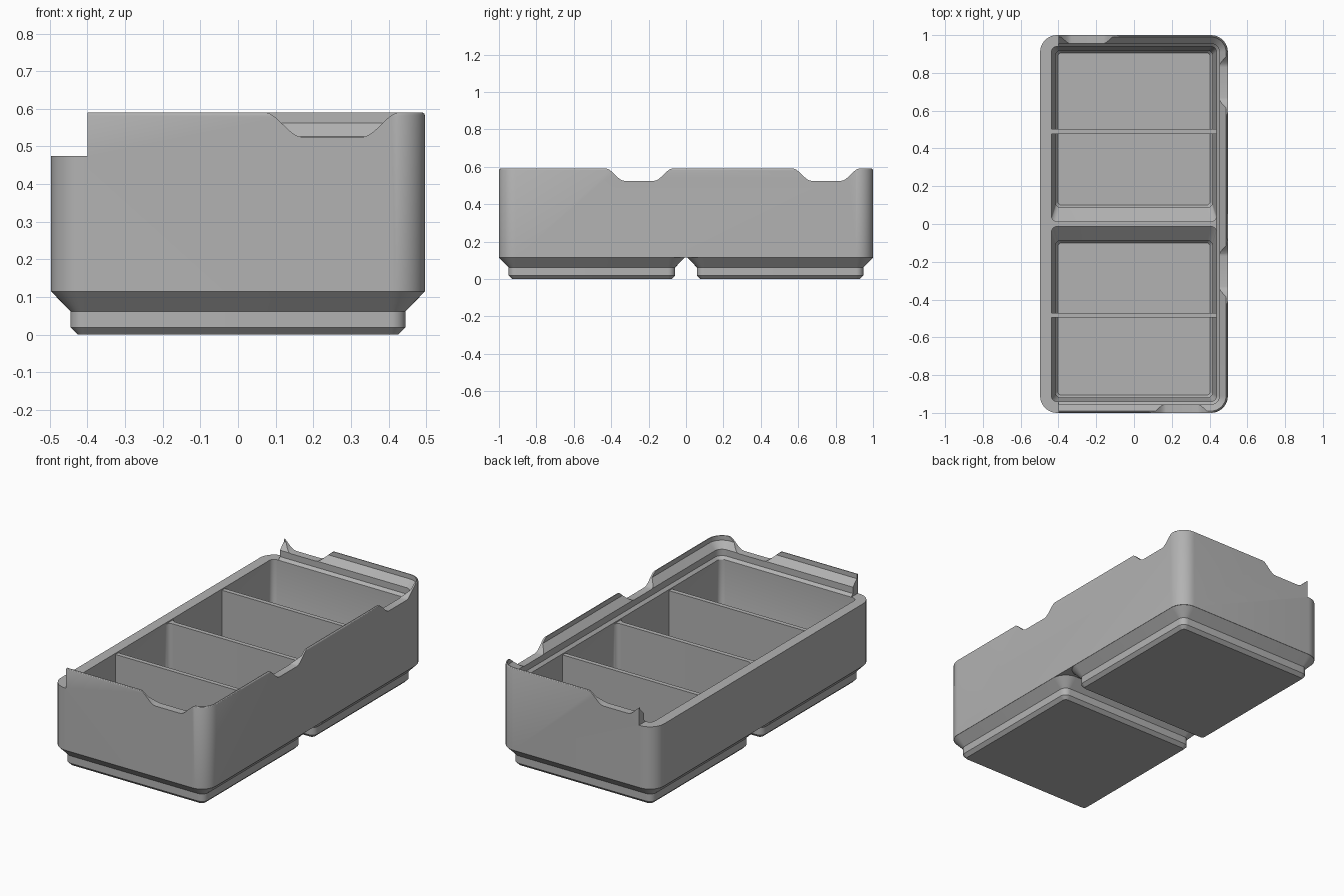
import bpy, bmesh, math
from mathutils import Matrix

cube = bpy.data.objects.get("Cube")
if cube:
    bpy.data.objects.remove(cube, do_unlink=True)

grey = bpy.data.materials.new("light grey plastic")
grey.use_nodes = True
COLOUR = (0.45, 0.45, 0.45, 1)
grey.diffuse_color = COLOUR
grey.node_tree.nodes["Principled BSDF"].inputs["Base Color"].default_value = COLOUR

HX, HY, R = 0.497, 1.0, 0.09    # outer half sizes and corner radius
RIM = 0.475                     # height of the low rim
TOP = 0.59                      # height of the stacking lip


def finish(name, bm):
    bmesh.ops.recalc_face_normals(bm, faces=bm.faces[:])
    mesh = bpy.data.meshes.new(name)
    bm.to_mesh(mesh)
    bm.free()
    mesh.materials.append(grey)
    ob = bpy.data.objects.new(name, mesh)
    bpy.context.collection.objects.link(ob)
    return ob


def loft(name, rings, steps=10):
    """Solid through rounded rectangles (half x, y low, y high, radius, z)."""
    bm = bmesh.new()
    loops = []
    for hx, y0, y1, r, z in rings:
        loop = []
        corners = ((hx - r, y1 - r), (r - hx, y1 - r), (r - hx, y0 + r), (hx - r, y0 + r))
        for q, (cx, cy) in enumerate(corners):
            for i in range(steps + 1):
                a = math.pi / 2 * (q + i / steps)
                loop.append(bm.verts.new((cx + r * math.cos(a), cy + r * math.sin(a), z)))
        loops.append(loop)
    n = len(loops[0])
    for a, b in zip(loops, loops[1:]):
        for i in range(n):
            j = (i + 1) % n
            bm.faces.new((a[i], a[j], b[j], b[i]))
    bm.faces.new(loops[0][::-1])
    bm.faces.new(loops[-1])
    return finish(name, bm)


def box(name, x, y, z):
    bm = bmesh.new()
    bmesh.ops.create_cube(bm, size=1)
    for v in bm.verts:
        v.co = [lo + (c + 0.5) * (hi - lo) for c, (lo, hi) in zip(v.co, (x, y, z))]
    return finish(name, bm)


def inset(offset, z):
    """Ring parallel to the outer wall."""
    return (HX - offset, offset - HY, HY - offset, max(R - offset, 0.03), z)


def notch(name, matrix):
    """Cutter with S-curved ends for the dips in the lip."""
    half, flat, low, n = 0.18, 0.08, 0.525, 10
    side = []
    for i in range(n + 1):
        t = i / n
        s = t * t * (3 - 2 * t)
        side.append((flat + (half - flat) * t, low + (TOP + 0.001 - low) * s))
    side.append((half, 0.65))
    profile = [(-t, z) for t, z in reversed(side)] + side
    bm = bmesh.new()
    face = bm.faces.new([bm.verts.new((t, -0.12, z)) for t, z in profile])
    ext = bmesh.ops.extrude_face_region(bm, geom=[face])
    for v in ext["geom"]:
        if isinstance(v, bmesh.types.BMVert):
            v.co.y = 0.12
    bm.transform(matrix)
    return finish(name, bm)


def combine(target, tool, operation):
    mod = target.modifiers.new("combine", 'BOOLEAN')
    mod.operation = operation
    mod.solver = 'EXACT'
    mod.object = tool
    bpy.context.view_layer.objects.active = target
    bpy.ops.object.modifier_apply(modifier=mod.name)
    bpy.data.objects.remove(tool, do_unlink=True)


# Outer block with a softened top edge
bin_body = loft("bin_body", [inset(0, 0.115), inset(0, TOP - 0.008),
                             inset(0.002, TOP - 0.003), inset(0.006, TOP)])

# Two stepped feet
foot_profile = ((0.426, 0.019, 0), (0.445, 0.038, 0.019), (0.445, 0.038, 0.062),
                (0.4965, 0.09, 0.1145), (0.45, 0.05, 0.15))
for side in (-1, 1):
    c = 0.503 * side
    foot = loft("foot", [(h, c - h, c + h, r, z) for h, r, z in foot_profile])
    combine(bin_body, foot, 'UNION')

# Hollow of each half, following the foot
hollow_profile = ((0.403, 0.10, 0.906, 0.02, 0.045), (0.415, 0.088, 0.918, 0.025, 0.062),
                  (0.415, 0.088, 0.918, 0.025, 0.085), (0.437, 0.013, 0.94, 0.03, 0.155),
                  (0.437, 0.013, 0.94, 0.03, 0.473))
for side in (-1, 1):
    rings = [(h, min(a * side, b * side), max(a * side, b * side), r, z)
             for h, a, b, r, z in hollow_profile]
    combine(bin_body, loft("hollow", rings), 'DIFFERENCE')

# Stacking lip: stepped inner profile
lip = [(0.061, 0.468), (0.06, RIM), (0.045, 0.49), (0.045, 0.527),
       (0.01, 0.563), (0.01, 0.62)]
combine(bin_body, loft("lip_cut", [inset(o, z) for o, z in lip]), 'DIFFERENCE')

# Open side at the right, where the lip is missing
combine(bin_body, box("open_side", (-0.7, -0.4), (-1.2, 1.2), (RIM, 0.7)), 'DIFFERENCE')

# Dips in the lip: front, back and two along the left side
quarter = Matrix.Rotation(math.pi / 2, 4, 'Z')
for place in (Matrix.Translation((0.25, -1, 0)), Matrix.Translation((-0.25, 1, 0)),
              Matrix.Translation((HX, -0.25, 0)) @ quarter,
              Matrix.Translation((HX, 0.75, 0)) @ quarter):
    combine(bin_body, notch("dip", place), 'DIFFERENCE')

# Thin dividers inside each half
dividers = [box(name, (-0.44, 0.44), (y - 0.013, y + 0.013), (0.04, 0.468))
            for name, y in (("front_divider", -0.483), ("back_divider", 0.49))]

# Smooth the rounded corners, keep the steps crisp
bpy.ops.object.select_all(action='DESELECT')
bin_body.select_set(True)
bpy.context.view_layer.objects.active = bin_body
bpy.ops.object.shade_smooth_by_angle(angle=math.radians(30))
